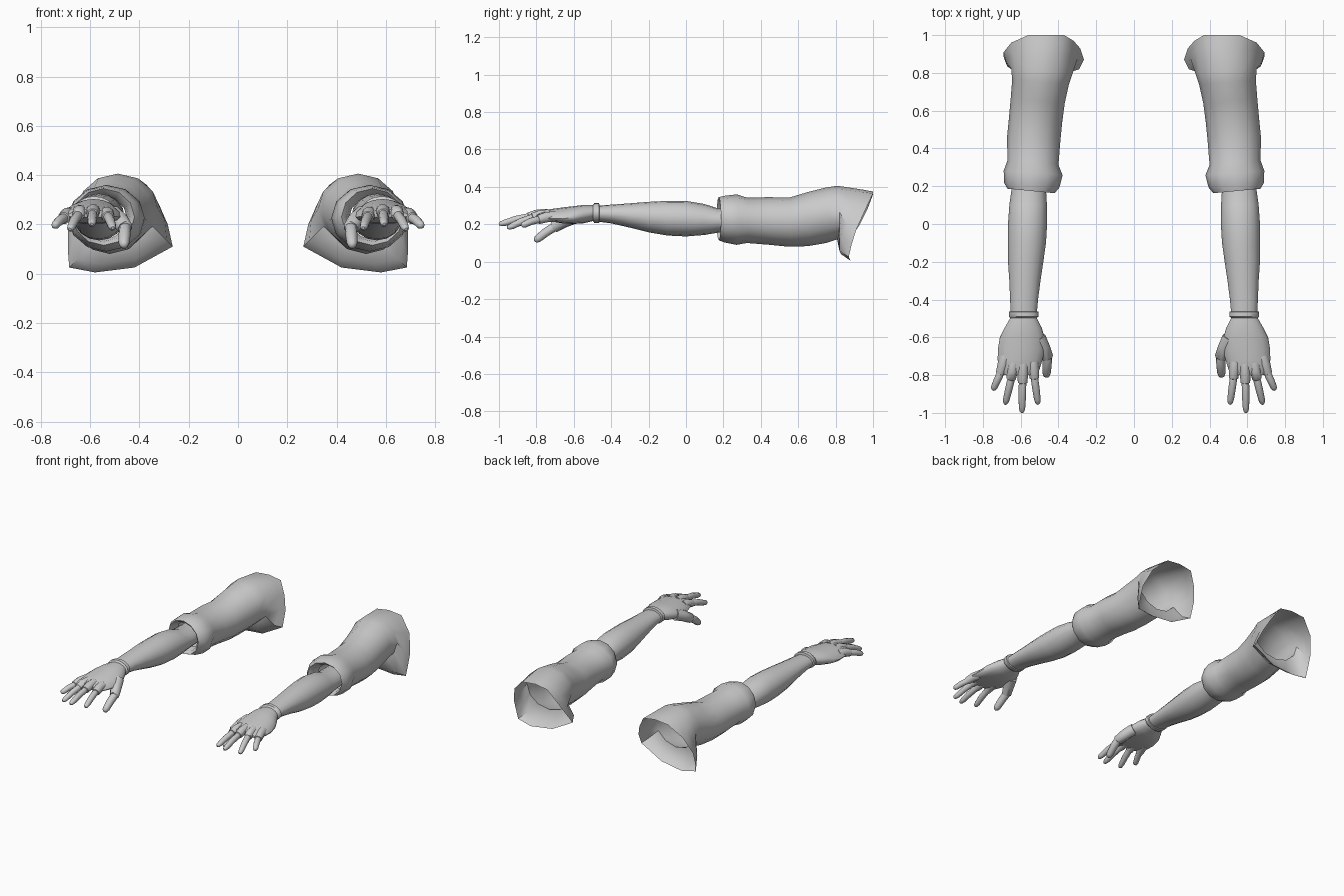
import bpy, bmesh
from math import sin, cos, pi, radians
from mathutils import Vector

if "Cube" in bpy.data.objects:
    bpy.data.objects.remove(bpy.data.objects["Cube"])


def loft(name, loops, cap_start=False, cap_end=False, angle=50):
    """Skin a list of point loops, then mirror the part to the other arm."""
    bm = bmesh.new()
    rows = [[bm.verts.new(p) for p in loop] for loop in loops]
    n = len(rows[0])
    for a, b in zip(rows, rows[1:]):
        for i in range(n):
            j = (i + 1) % n
            bm.faces.new((a[i], a[j], b[j], b[i]))
    if cap_start:
        bm.faces.new(rows[0])
    if cap_end:
        bm.faces.new(rows[-1])
    bmesh.ops.recalc_face_normals(bm, faces=bm.faces)
    me = bpy.data.meshes.new(name)
    bm.to_mesh(me)
    bm.free()
    ob = bpy.data.objects.new(name, me)
    bpy.context.collection.objects.link(ob)
    bpy.ops.object.select_all(action='DESELECT')
    ob.select_set(True)
    bpy.context.view_layer.objects.active = ob
    bpy.ops.object.shade_smooth_by_angle(angle=radians(angle))
    mod = ob.modifiers.new("other_arm", 'MIRROR')
    mod.use_mirror_merge = False
    return ob


def ring(y, x0, x1, z0, z1, n=16, skew=0.0, arch=0.0):
    """Oval cross-section given its extents; skew tilts it, arch drops its sides."""
    pts = []
    for i in range(n):
        a = 2 * pi * i / n
        s, c = sin(a), cos(a)
        pts.append(Vector(((x0 + x1) / 2 + (x1 - x0) / 2 * s, y + skew * s,
                           (z0 + z1) / 2 + (z1 - z0) / 2 * c - arch * s * s)))
    return pts


def tube(name, path, n=10):
    """Round tube through (x, y, z, radius) points, closed at both ends."""
    pts = [Vector(p[:3]) for p in path]
    loops = []
    for k, p in enumerate(pts):
        d = (pts[min(k + 1, len(pts) - 1)] - pts[max(k - 1, 0)]).normalized()
        u = d.cross(Vector((0, 0, 1))).normalized()
        v = u.cross(d)
        loops.append([p + path[k][3] * (u * cos(2 * pi * i / n) + v * sin(2 * pi * i / n))
                      for i in range(n)])
    return loft(name, loops, True, True)


# Sleeve: turned-in cuff, upper arm, then a flare to the slanted shoulder opening
sleeve = [ring(*r, n=12, skew=0.012) for r in [
    (.25, .45, .65, .14, .31), (.195, .44, .66, .13, .325), (.175, .42, .67, .115, .345),
    (.205, .395, .687, .103, .352), (.27, .378, .69, .09, .36), (.325, .40, .67, .10, .343),
    (.45, .39, .672, .09, .345), (.55, .38, .662, .08, .342), (.65, .367, .653, .083, .372),
    (.75, .345, .645, .10, .397), (.81, .325, .65, .12, .406)]]
rim = [Vector(p) for p in [
    (.46, 1.0, .375), (.56, 1.0, .365), (.65, .96, .28), (.69, .91, .17),
    (.69, .885, .09), (.685, .87, .025), (.58, .88, .005), (.42, .87, .025),
    (.265, .87, .11), (.285, .93, .20), (.32, .97, .28), (.37, 1.0, .36)]]
flare = []
for a, b in zip(sleeve[-1], rim):
    p = a.lerp(b, .7)
    p.y = b.y - .05
    flare.append(p)
sleeve += [flare, rim]
loft("sleeve", sleeve)

# Forearm
loft("forearm", [ring(*r) for r in [
    (.30, .47, .64, .16, .285), (.17, .465, .65, .155, .285), (.10, .461, .66, .143, .308),
    (0, .46, .667, .135, .325), (-.10, .466, .668, .14, .325), (-.20, .48, .667, .157, .32),
    (-.30, .495, .66, .182, .312), (-.40, .508, .656, .205, .305),
    (-.48, .515, .652, .215, .298)]], True, True)

# Glove: wrist band and palm
loft("glove_palm", [ring(*r[:5], arch=r[5]) for r in [
    (-.462, .515, .652, .216, .298, 0), (-.465, .505, .662, .207, .314, 0),
    (-.49, .505, .662, .207, .314, 0), (-.498, .515, .655, .217, .302, 0),
    (-.55, .488, .685, .205, .303, .005), (-.60, .474, .71, .202, .297, .012),
    (-.66, .468, .72, .205, .29, .018), (-.72, .485, .722, .215, .282, .018),
    (-.77, .50, .712, .222, .273, .015), (-.80, .52, .69, .23, .262, .01)]], True, True)

# Fingers: glove stub from knuckle to base, bare finger from base to tip
fingers = {
    "index": ((.535, -.73, .243), (.527, -.815, .23), (.508, -.955, .185)),
    "middle": ((.587, -.74, .253), (.59, -.84, .24), (.593, -1.0, .2)),
    "ring": ((.637, -.735, .25), (.65, -.82, .236), (.682, -.955, .18)),
    "little": ((.68, -.70, .24), (.707, -.79, .225), (.747, -.88, .193)),
    "thumb": ((.505, -.60, .238), (.458, -.705, .185), (.464, -.81, .11)),
}
for name, pts in fingers.items():
    k, b, t = map(Vector, pts)
    f = 1.25 if name == "thumb" else 1.0
    m = k.lerp(b, .5) + Vector((0, 0, .006))
    tube(name + "_glove_stub", [(*k, .030 * f), (*m, .029 * f), (*b, .025 * f),
                                (*b.lerp(t, .02), .019 * f)])
    mid = b.lerp(t, .45) + Vector((0, 0, .004))
    tube(name + "_finger", [(*k.lerp(b, .8), .018 * f), (*b, .02 * f), (*mid, .0195 * f),
                            (*b.lerp(t, .8), .0175 * f), (*b.lerp(t, .94), .0135 * f),
                            (*t, .006)])
